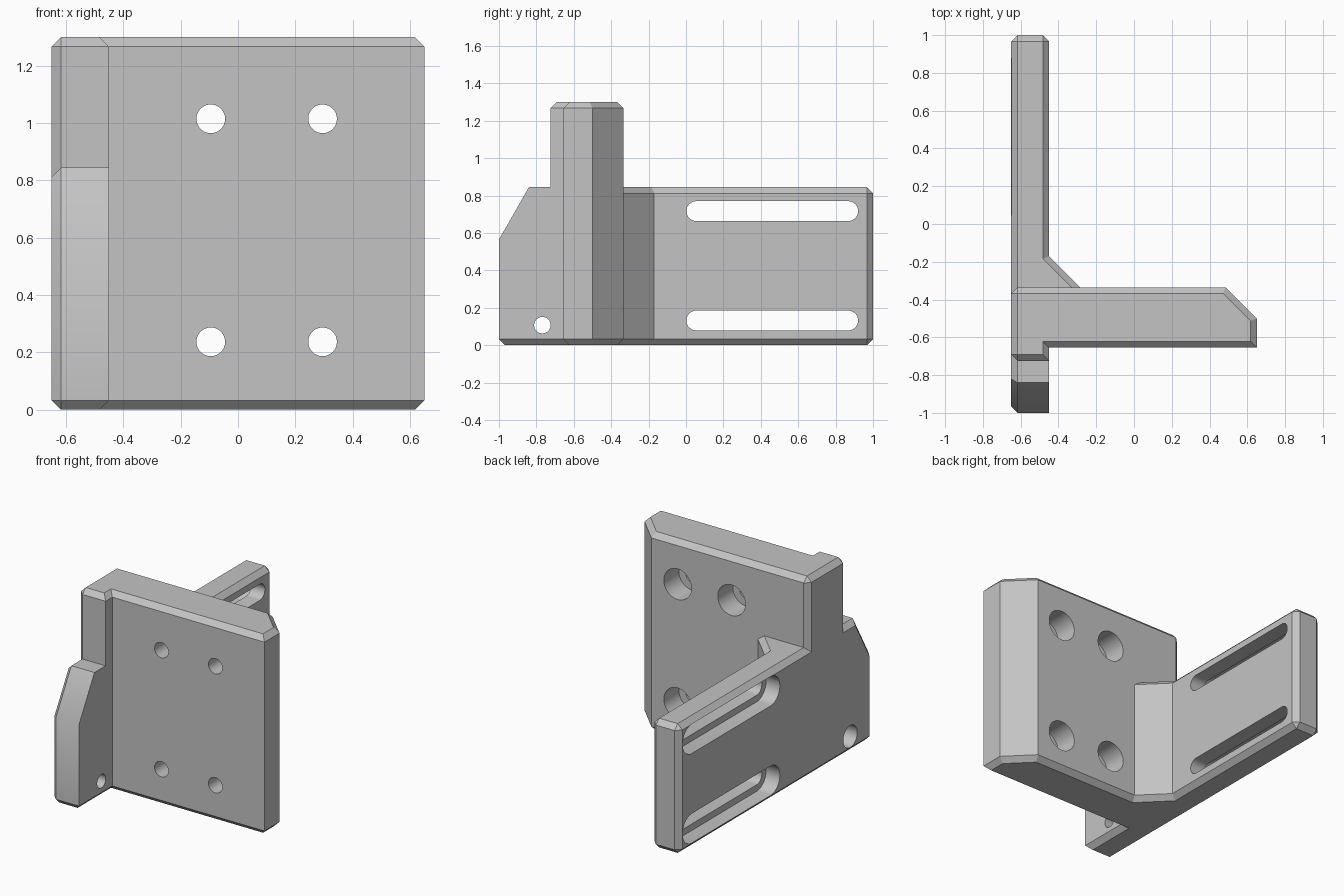
import bpy, bmesh, math
from mathutils import Vector

CH = 0.033      # chamfer size
WALL_H = 0.845
LEFT, INNER = -0.65, -0.45

cube = bpy.data.objects.get("Cube")
if cube:
    bpy.data.objects.remove(cube, do_unlink=True)

grey = bpy.data.materials.new("plain_grey")
grey.use_nodes = True
colour = (0.55, 0.55, 0.55, 1)
grey.diffuse_color = colour
grey.node_tree.nodes["Principled BSDF"].inputs["Base Color"].default_value = colour


def prism(name, outline, axis, lo, hi, chamfer=None):
    """Extrude a flat outline along an axis; chamfer edges whose midpoint fits the rule."""
    place = {"x": lambda a, b, t: (t, a, b),
             "y": lambda a, b, t: (a, t, b),
             "z": lambda a, b, t: (a, b, t)}[axis]
    bm = bmesh.new()
    face = bm.faces.new([bm.verts.new(place(a, b, lo)) for a, b in outline])
    new = bmesh.ops.extrude_face_region(bm, geom=[face])["geom"]
    bmesh.ops.translate(bm, vec=Vector(place(0, 0, hi - lo)),
                        verts=[v for v in new if isinstance(v, bmesh.types.BMVert)])
    bmesh.ops.recalc_face_normals(bm, faces=bm.faces[:])
    if chamfer:
        edges = [e for e in bm.edges if chamfer((e.verts[0].co + e.verts[1].co) / 2)]
        bmesh.ops.bevel(bm, geom=edges, offset=CH, offset_type='OFFSET', segments=1,
                        profile=0.5, affect='EDGES', clamp_overlap=False)
        bmesh.ops.recalc_face_normals(bm, faces=bm.faces[:])
    mesh = bpy.data.meshes.new(name)
    bm.to_mesh(mesh)
    bm.free()
    mesh.materials.append(grey)
    obj = bpy.data.objects.new(name, mesh)
    bpy.context.collection.objects.link(obj)
    return obj


def combine(target, other, operation):
    mod = target.modifiers.new("combine", 'BOOLEAN')
    mod.operation, mod.object, mod.solver = operation, other, 'EXACT'
    bpy.context.view_layer.objects.active = target
    bpy.ops.object.modifier_apply(modifier=mod.name)
    bpy.data.objects.remove(other, do_unlink=True)


def slot(a0, a1, b, r, n=20):
    """Round-ended outline; a circle when both ends agree."""
    ends = ((a1, -math.pi / 2), (a0, math.pi / 2))
    return [(a + r * math.cos(s + (k + 0.5) * math.pi / n),
             b + r * math.sin(s + (k + 0.5) * math.pi / n))
            for a, s in ends for k in range(n)]


# Mounting plate with the raised corner post
bracket = prism("bracket", [(LEFT, -0.725), (INNER, -0.725), (INNER, -0.655), (0.65, -0.655),
                            (0.65, -0.5), (0.485, -0.335), (LEFT, -0.335)], "z", 0, 1.3,
                lambda m: m.z < 0.01 or m.z > 1.29 or m.x < -0.64)

# Long side wall behind the plate
side_wall = prism("side_wall", [(-0.5, 0), (1, 0), (1, WALL_H), (-0.5, WALL_H)],
                  "x", LEFT, INNER, lambda m: m.y > -0.49)

# Sloped arm in front of the plate
front_arm = prism("front_arm", [(-1, 0), (-0.5, 0), (-0.5, WALL_H), (-0.84, WALL_H), (-1, 0.565)],
                  "x", LEFT, INNER,
                  lambda m: m.y < -0.51 and (m.x < -0.64 or m.z < 0.01))

# Diagonal web in the inside corner
corner_web = prism("corner_web", [(-0.58, -0.04), (-0.58, -0.46), (-0.16, -0.46)],
                   "z", 0, WALL_H,
                   lambda m: abs(m.x + m.y + 0.62) < 0.01 and abs(m.z - WALL_H / 2) > 0.1)

for part in (side_wall, front_arm, corner_web):
    combine(bracket, part, 'UNION')

# Plate bolt holes, counterbored from behind
for x in (-0.095, 0.295):
    for z in (0.237, 1.015):
        combine(bracket, prism("hole_cutter", slot(x, x, z, 0.05), "y", -0.8, -0.2), 'DIFFERENCE')
        combine(bracket, prism("bore_cutter", slot(x, x, z, 0.1), "y", -0.49, -0.2), 'DIFFERENCE')

# Wall slots and arm hole, counterbored from the outside
for y0, y1, z, r, wide in ((0.055, 0.867, 0.132, 0.053, 0.096),
                           (0.055, 0.867, 0.717, 0.053, 0.096),
                           (-0.768, -0.768, 0.107, 0.044, 0.072)):
    combine(bracket, prism("slot_cutter", slot(y0, y1, z, r), "x", -0.8, -0.3), 'DIFFERENCE')
    combine(bracket, prism("recess_cutter", slot(y0, y1, z, wide), "x", -0.8, -0.55), 'DIFFERENCE')

# Crisp faces, smooth bores
bpy.ops.object.select_all(action='DESELECT')
bracket.select_set(True)
bpy.context.view_layer.objects.active = bracket
bpy.ops.object.shade_smooth_by_angle(angle=math.radians(30))
